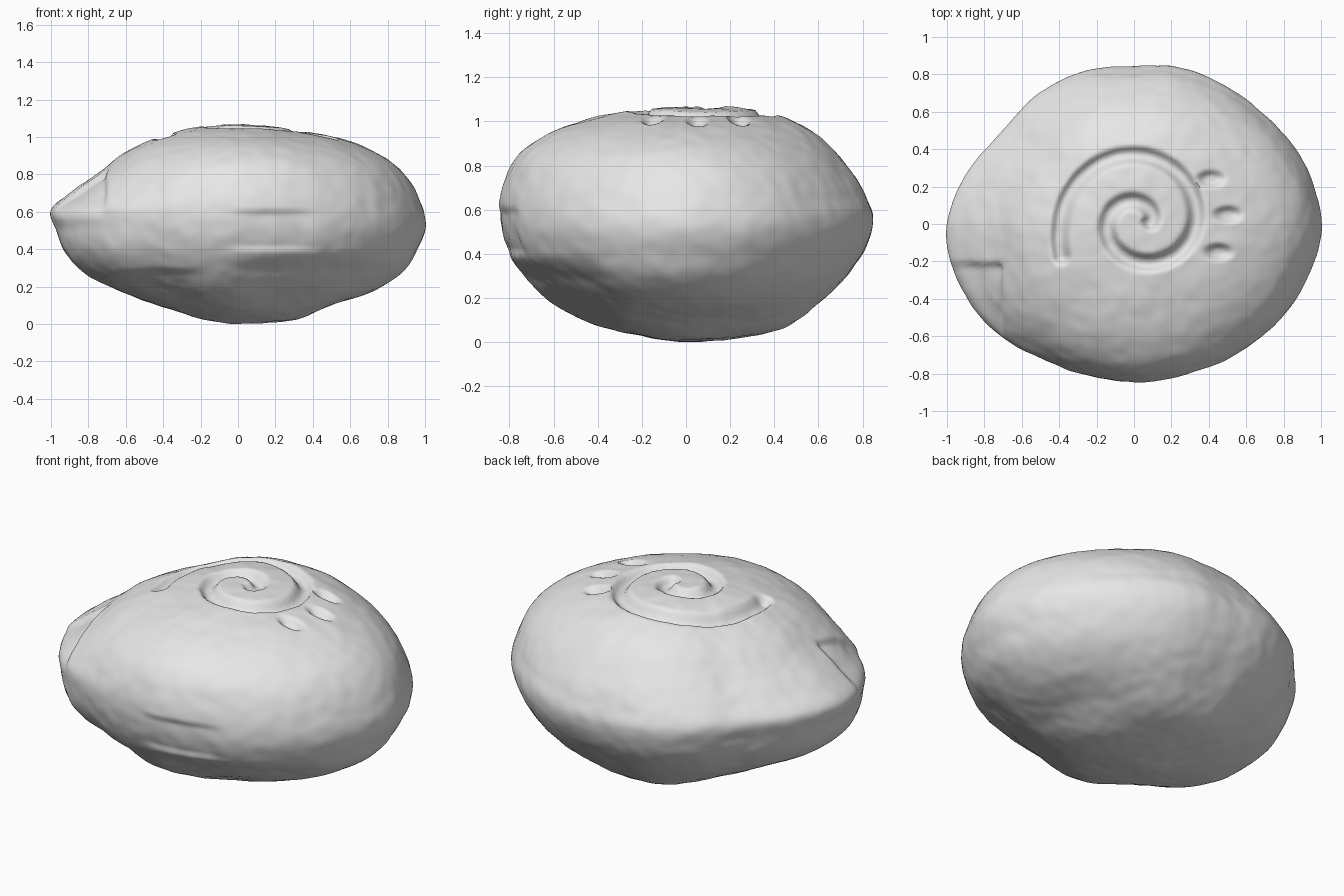
import bpy, bmesh, math
from mathutils import Vector, noise

if "Cube" in bpy.data.objects:
    bpy.data.objects.remove(bpy.data.objects["Cube"])

MID = 0.55  # height of the widest belt

# Plan outline, counter-clockwise from the left side
OUTLINE = [(1, 0), (.96, .2), (.83, .44), (.59, .67), (.3, .82), (0, .845), (-.22, .83),
           (-.4, .765), (-.58, .64), (-.72, .48), (-.92, .23), (-1, 0), (-.98, -.2),
           (-.88, -.42), (-.735, -.58), (-.51, -.715), (-.2, -.82), (0, -.845),
           (.35, -.785), (.68, -.605), (.905, -.335)]

# Profiles (distance out, height) from top to bottom towards +x, +y, -x, -y
PROFILES = [
    [(0, 1.065), (.33, 1.035), (.55, .99), (.76, .9), (.89, .8), (.97, .66), (1, .52),
     (.96, .4), (.89, .29), (.72, .175), (.5, .1), (.28, .02), (0, 0)],
    [(0, 1.065), (.4, 1.03), (.56, .96), (.715, .81), (.805, .665), (.84, .57),
     (.82, .46), (.74, .325), (.6, .176), (.42, .054), (.24, .018), (0, 0)],
    [(0, 1.065), (.2, 1.055), (.42, 1), (.58, .93), (.74, .81), (.9, .7), (1, .61),
     (.97, .5), (.91, .37), (.82, .28), (.63, .18), (.39, .085), (.2, .03), (0, 0)],
    [(0, 1.065), (.21, 1.05), (.44, 1.01), (.62, .945), (.755, .85), (.82, .73), (.845, .59),
     (.8, .39), (.71, .26), (.575, .145), (.44, .086), (.21, .03), (0, 0)],
]

# Chips and one swelling (negative): centre, half size, edge softness, depth
CHIPS = [((.18, -.75, .5), (.2, .3, .1), (.16, .1, .05), .016),
         ((-.95, -.42, .8), (.23, .2, .18), (.06, .05, .14), .035),
         ((-.45, -.65, .2), (.2, .25, .08), (.2, .2, .06), .018),
         ((.4, -.6, .21), (.36, .25, .12), (.36, .25, .14), .04),
         ((-.75, -.42, .34), (.2, .28, .16), (.25, .3, .2), -.03)]

# Small pits beside the spiral
PITS = [(.41, .24), (.5, .05), (.45, -.15)]


def smooth(t):
    t = max(0, min(1, t))
    return t * t * (3 - 2 * t)


def curve(table, a):
    """Smooth interpolation through sorted (position, value) pairs."""
    last = len(table) - 1
    i = 0
    while i < last - 1 and a > table[i + 1][0]:
        i += 1

    def slope(k):
        p, q = table[max(k - 1, 0)], table[min(k + 1, last)]
        return (q[1] - p[1]) / (q[0] - p[0])
    (a0, v0), (a1, v1) = table[i], table[i + 1]
    h = a1 - a0
    t = max(0, min(1, (a - a0) / h))
    return v0 + (v1 - v0) * smooth(t) + h * t * (1 - t) * ((1 - t) * slope(i) - t * slope(i + 1))


# Turn the point lists into angle and radius tables
outline = sorted((math.atan2(y, x) % math.tau, math.hypot(x, y)) for x, y in OUTLINE)
outline = ([(a - math.tau, r) for a, r in outline[-2:]] + outline
           + [(a + math.tau, r) for a, r in outline[:2]])
profiles = []
for points in PROFILES:
    widest = max(r for r, z in points)
    profiles.append([(math.atan2(r / widest, (z - MID) / MID),
                      math.hypot(r / widest, (z - MID) / MID)) for r, z in points])

# Centre line of the spiral groove
SPIRAL = [(-360, .045), (-270, .1), (-180, .185), (-90, .215), (0, .285),
          (90, .355), (180, .435), (203, .465)]
groove = []
for k in range(200):
    a = -360 + 563 * k / 199
    r = curve(SPIRAL, a)
    groove.append((.04 + r * math.cos(math.radians(a)), .01 + r * math.sin(math.radians(a))))


def stone_point(d):
    """Body surface in direction d."""
    theta = math.atan2(d.y, d.x) % math.tau
    polar = math.acos(max(-1, min(1, d.z)))
    quarter = theta / (math.pi / 2)
    k = int(quarter) % 4
    w = smooth(quarter - int(quarter))
    rad = curve(profiles[k], polar) * (1 - w) + curve(profiles[(k + 1) % 4], polar) * w
    out = rad * math.sin(polar) * curve(outline, theta)
    return Vector((out * math.cos(theta), out * math.sin(theta),
                   MID + MID * rad * math.cos(polar)))


def weather(p):
    """Chips and fine unevenness."""
    inward = (Vector((0, 0, MID)) - p).normalized()
    push = .006 * noise.noise(p * 4) + .004 * noise.noise(p * 13)
    for centre, half, soft, depth in CHIPS:
        amount = 1
        for c, h, s, v in zip(centre, half, soft, p):
            amount *= smooth((h - abs(v - c)) / s + .5)
        push += depth * amount
    return p + inward * push


def carve(p):
    """Spiral groove and pits cut into the top."""
    if p.z < .8 or math.hypot(p.x, p.y) > .75:
        return p
    near = min(math.hypot(p.x - x, p.y - y) for x, y in groove)
    depth = .048 * smooth((.058 - near) / .048)
    for x, y in PITS:
        d = math.hypot((p.x - x) / .085, (p.y - y) / .05)
        depth = max(depth, .038 * smooth((1.1 - d) / .8))
    return p - Vector((0, 0, depth))


# Carved stone body
bm = bmesh.new()
bmesh.ops.create_uvsphere(bm, u_segments=256, v_segments=170, radius=1)
for v in bm.verts:
    v.co = carve(weather(stone_point(v.co.normalized())))

# Centre the stone and stand it on the ground
axes = [[v.co[i] for v in bm.verts] for i in range(3)]
low = Vector([min(a) for a in axes])
high = Vector([max(a) for a in axes])
base = Vector(((low.x + high.x) / 2, (low.y + high.y) / 2, low.z))
for v in bm.verts:
    v.co -= base
bmesh.ops.recalc_face_normals(bm, faces=bm.faces)

mesh = bpy.data.meshes.new("carved_stone")
bm.to_mesh(mesh)
bm.free()
stone = bpy.data.objects.new("carved_stone", mesh)
bpy.context.collection.objects.link(stone)

# Pale grey stone colour
grey = bpy.data.materials.new("pale_grey_stone")
grey.use_nodes = True
colour = (.8, .8, .8, 1)
grey.diffuse_color = colour
grey.node_tree.nodes["Principled BSDF"].inputs["Base Color"].default_value = colour
mesh.materials.append(grey)

bpy.ops.object.select_all(action="DESELECT")
stone.select_set(True)
bpy.context.view_layer.objects.active = stone
bpy.ops.object.shade_smooth_by_angle(angle=math.radians(60))
